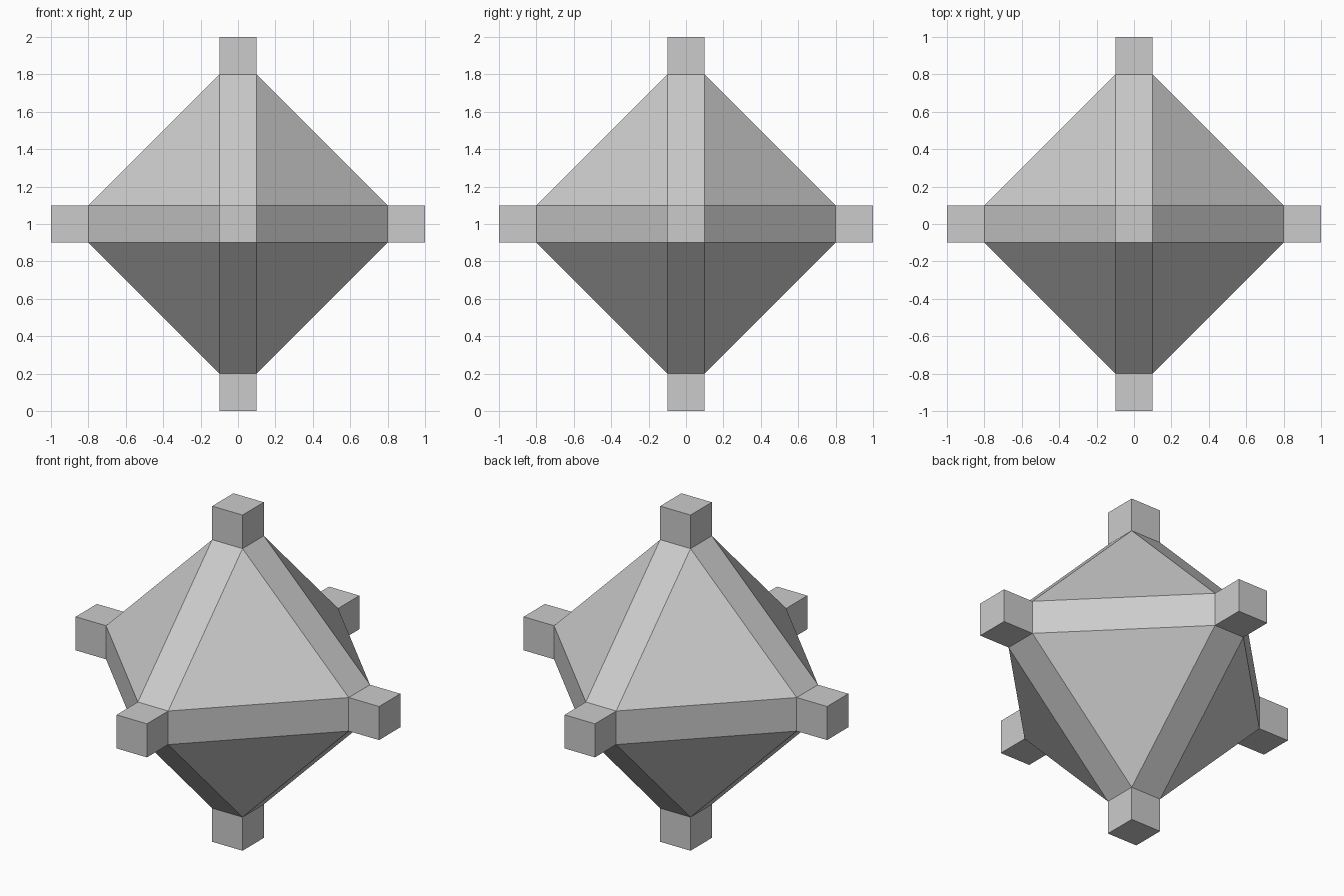
import bpy, bmesh
from mathutils import Vector

old = bpy.data.objects.get("Cube")
if old:
    bpy.data.objects.remove(old, do_unlink=True)

HALF, REACH, STUB = 0.1, 0.8, 0.2

grey = bpy.data.materials.new("plain grey")
grey.use_nodes = True
color = (0.6, 0.6, 0.6, 1)
grey.diffuse_color = color
grey.node_tree.nodes["Principled BSDF"].inputs["Base Color"].default_value = color

# Faceted body: hull around a small square at each end of the three axes
bm = bmesh.new()
for axis in range(3):
    for side in (-1, 1):
        for a in (-HALF, HALF):
            for b in (-HALF, HALF):
                p = Vector((0, 0, 1))
                p[axis] += side * REACH
                p[(axis + 1) % 3] += a
                p[(axis + 2) % 3] += b
                bm.verts.new(p)
bmesh.ops.convex_hull(bm, input=bm.verts[:])
bmesh.ops.dissolve_limit(bm, angle_limit=0.01, verts=bm.verts[:], edges=bm.edges[:])
bmesh.ops.recalc_face_normals(bm, faces=bm.faces[:])

# Cube studs: pull each square end face straight outwards
ends = [f for f in bm.faces if max(abs(c) for c in f.normal) > 0.99]
for face in ends:
    push = face.normal * STUB
    new = bmesh.ops.extrude_discrete_faces(bm, faces=[face])["faces"][0]
    bmesh.ops.translate(bm, verts=new.verts[:], vec=push)

mesh = bpy.data.meshes.new("studded_octahedron")
bm.to_mesh(mesh)
bm.free()
mesh.materials.append(grey)
bpy.context.collection.objects.link(bpy.data.objects.new("studded_octahedron", mesh))
